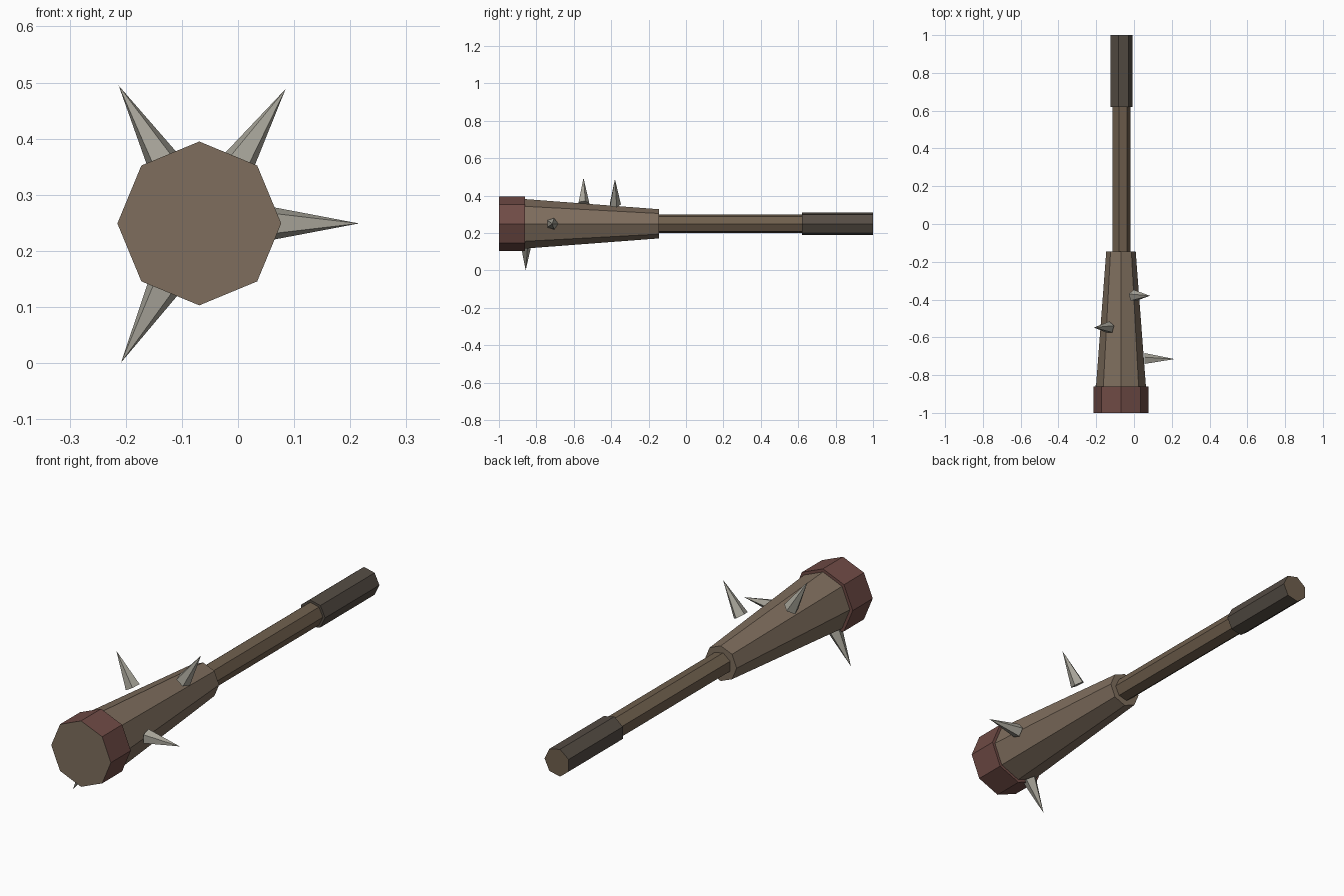
import bpy, bmesh
from math import cos, sin, pi
from mathutils import Vector

if "Cube" in bpy.data.objects:
    bpy.data.objects.remove(bpy.data.objects["Cube"])

CX, CZ = -0.069, 0.249          # long axis of the club, running along y


def material(name, rgb):
    m = bpy.data.materials.new(name)
    m.diffuse_color = (*rgb, 1)
    m.use_nodes = True
    m.node_tree.nodes["Principled BSDF"].inputs["Base Color"].default_value = m.diffuse_color
    return m


wood = material("wood", (0.21, 0.155, 0.11))
shaft_wood = material("shaft_wood", (0.16, 0.115, 0.075))
band_red = material("band_red", (0.16, 0.07, 0.06))
wrap = material("dark_wrap", (0.09, 0.073, 0.058))
bone = material("spike_grey", (0.40, 0.385, 0.33))


def frustum(name, p0, p1, r0, r1, sides, first, mats, end_y=None):
    """Flat-sided tapered prism from p0 to p1; 'first' points at the first corner.
    r1 = 0 makes a point. The end face lying at end_y gets the second material."""
    p0, p1, u = Vector(p0), Vector(p1), Vector(first)
    v = (p1 - p0).normalized().cross(u)
    bm = bmesh.new()

    def ring(p, r):
        return [bm.verts.new(p + r * (cos(a) * u + sin(a) * v))
                for a in (2 * pi * i / sides for i in range(sides))]

    a = ring(p0, r0)
    bm.faces.new(a)
    if r1:
        b = ring(p1, r1)
        bm.faces.new(b)
    else:
        b = [bm.verts.new(p1)]
    for i in range(sides):
        j = (i + 1) % sides
        bm.faces.new((a[i], a[j], b[j], b[i]) if r1 else (a[i], a[j], b[0]))
    bmesh.ops.recalc_face_normals(bm, faces=bm.faces)
    if end_y is not None:
        for f in bm.faces:
            if all(abs(w.co.y - end_y) < 1e-4 for w in f.verts):
                f.material_index = 1
    me = bpy.data.meshes.new(name)
    bm.to_mesh(me)
    bm.free()
    for m in mats:
        me.materials.append(m)
    ob = bpy.data.objects.new(name, me)
    bpy.context.collection.objects.link(ob)
    return ob


def along(name, y0, y1, r0, r1, sides, mats, end_y=None):
    return frustum(name, (CX, y0, CZ), (CX, y1, CZ), r0, r1, sides, (1, 0, 0), mats, end_y)


# club head, end band, shaft and grip
along("club_head", -0.99, -0.145, 0.142, 0.078, 8, [wood])
along("end_band", -1.0, -0.86, 0.146, 0.146, 8, [band_red, wood], -1.0)
along("shaft", -0.2, 0.7, 0.051, 0.051, 7, [shaft_wood])
along("grip", 0.62, 1.0, 0.062, 0.062, 7, [wrap, shaft_wood], 1.0)

# spikes set around the head: (angle, y)
for i, (ang, y) in enumerate([(0, -0.715), (1.0, -0.38), (2.1, -0.548), (4.2, -0.857)]):
    d = Vector((cos(ang), 0, sin(ang)))
    c = Vector((CX, y, CZ))
    frustum(f"spike_{i + 1}", c + d * 0.124, c + d * 0.2845, 0.032, 0, 5, (0, 1, 0), [bone])
